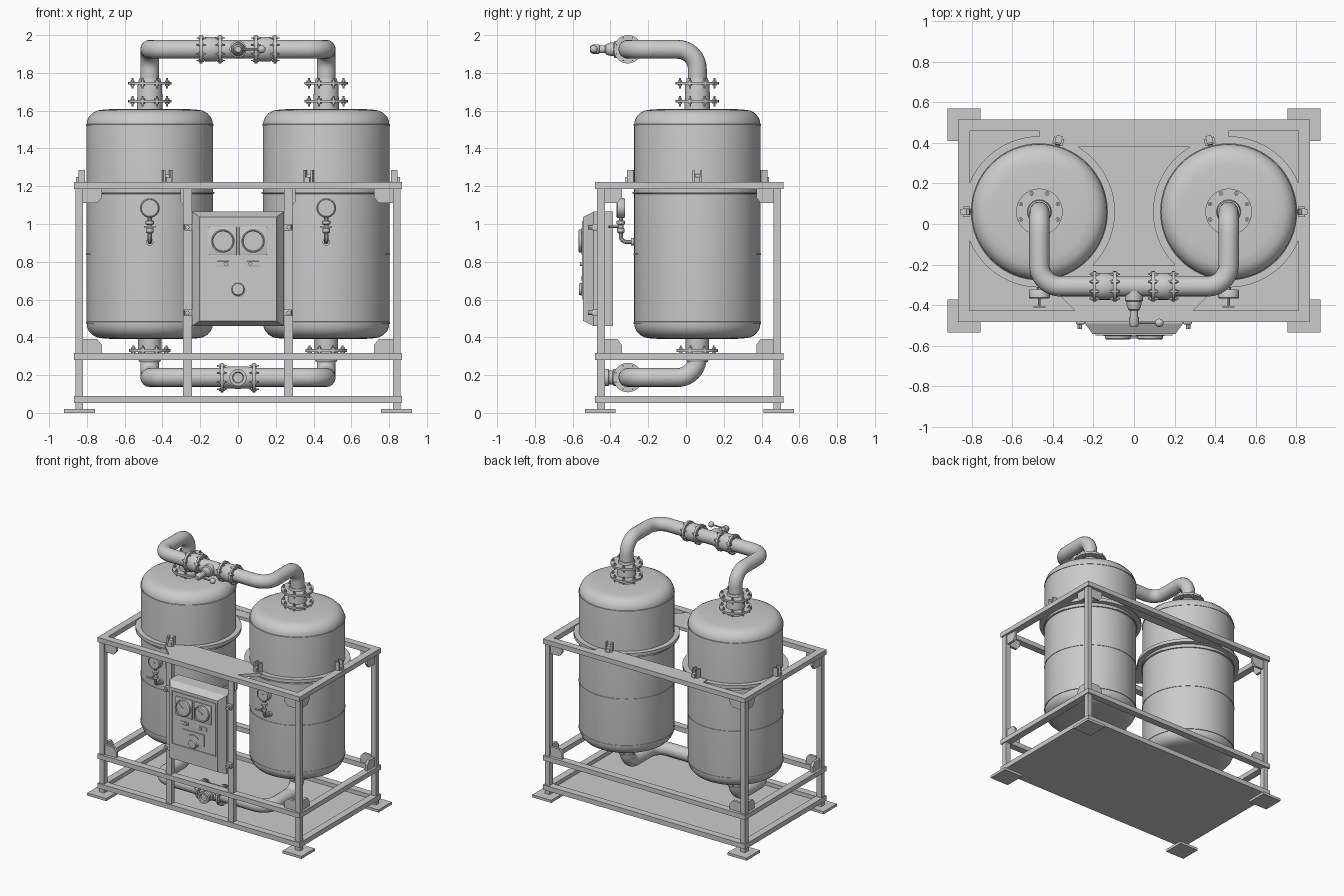
import bpy, bmesh, math
from mathutils import Vector, Matrix

if "Cube" in bpy.data.objects:
    bpy.data.objects.remove(bpy.data.objects["Cube"])

X, Y, Z = Vector((1, 0, 0)), Vector((0, 1, 0)), Vector((0, 0, 1))
FRONT = -Y
TX, TY = 0.467, 0.06          # vessel centre
SIDES = ((-1, "left"), (1, "right"))


def finish(name, bm, smooth=True):
    bmesh.ops.recalc_face_normals(bm, faces=bm.faces)
    me = bpy.data.meshes.new(name)
    bm.to_mesh(me)
    bm.free()
    ob = bpy.data.objects.new(name, me)
    bpy.context.collection.objects.link(ob)
    if smooth:
        bpy.ops.object.select_all(action='DESELECT')
        ob.select_set(True)
        bpy.context.view_layer.objects.active = ob
        bpy.ops.object.shade_smooth_by_angle(angle=math.radians(35))
    return ob


def box(name, x0, x1, y0, y1, z0, z1, bevel=0.0):
    bm = bmesh.new()
    m = Matrix.Translation(((x0 + x1) / 2, (y0 + y1) / 2, (z0 + z1) / 2))
    bmesh.ops.create_cube(bm, size=1, matrix=m @ Matrix.Diagonal((abs(x1 - x0), abs(y1 - y0), abs(z1 - z0), 1)))
    if bevel:
        bmesh.ops.bevel(bm, geom=bm.edges[:], offset=bevel, segments=2, affect='EDGES', profile=0.5)
    return finish(name, bm, bool(bevel))


def place(o, axis):
    return Matrix.Translation(o) @ axis.to_track_quat('Z', 'Y').to_matrix().to_4x4()


def spin_profile(bm, prof, mat, n):
    """Revolve (radius, height) points; closed at both ends."""
    rings = []
    for r, h in prof:
        k = 1 if r < 1e-6 else n
        rings.append([bm.verts.new(mat @ Vector((r * math.cos(2 * math.pi * i / n), r * math.sin(2 * math.pi * i / n), h))) for i in range(k)])
    for a, b in zip(rings, rings[1:]):
        for i in range(n):
            j = (i + 1) % n
            vs = [a[i % len(a)], a[j % len(a)], b[j % len(b)], b[i % len(b)]]
            bm.faces.new(list(dict.fromkeys(vs)))
    for r in (rings[0], rings[-1]):
        if len(r) > 2:
            bm.faces.new(r)


def lathe(name, prof, o, axis=Z, n=32):
    bm = bmesh.new()
    spin_profile(bm, prof, place(o, axis), n)
    return finish(name, bm)


def cyl(name, o, axis, r, length, n=24):
    return lathe(name, [(r, 0), (r, length)], o, axis, n)


def flange(name, o, axis, r, t=0.015, bolts=8, bl=0.055, br=0.009):
    bm = bmesh.new()
    mat = place(o, axis)
    spin_profile(bm, [(r, -t / 2), (r, t / 2)], mat, 32)
    for i in range(bolts):
        a = 2 * math.pi * (i + .5) / bolts
        off = mat @ Matrix.Translation((math.cos(a) * r * .86, math.sin(a) * r * .86, 0))
        spin_profile(bm, [(br * .6, -bl / 2), (br * .6, -t), (br * 1.3, -t), (br * 1.3, t), (br * .6, t), (br * .6, bl / 2)], off, 6)
    return finish(name, bm)


def prism(name, pts, d0, d1, frame=(X, Y, Z)):
    """Extrude a 2D outline along the third frame axis."""
    u, v, w = frame
    bm = bmesh.new()
    a, b = ([bm.verts.new(u * p + v * q + w * d) for p, q in pts] for d in (d0, d1))
    bm.faces.new(a)
    bm.faces.new(b)
    for i in range(len(a)):
        j = (i + 1) % len(a)
        bm.faces.new((a[i], a[j], b[j], b[i]))
    return finish(name, bm, False)


def pipe(name, pts, r, bend, res=6):
    """Tube along a polyline with rounded corners."""
    pts = [Vector(p) for p in pts]
    path = [pts[0]]
    for p, c, q in zip(pts, pts[1:], pts[2:]):
        u, v = (p - c).normalized(), (q - c).normalized()
        for i in range(11):
            t = math.pi / 2 * i / 10
            path.append(c + bend * (u * (1 - math.sin(t)) + v * (1 - math.cos(t))))
    path.append(pts[-1])
    cu = bpy.data.curves.new(name, 'CURVE')
    cu.dimensions, cu.bevel_depth, cu.bevel_resolution, cu.use_fill_caps = '3D', r, res, True
    sp = cu.splines.new('POLY')
    sp.points.add(len(path) - 1)
    for s, p in zip(sp.points, path):
        s.co = (*p, 1)
    ob = bpy.data.objects.new(name, cu)
    bpy.context.collection.objects.link(ob)
    bpy.ops.object.select_all(action='DESELECT')
    ob.select_set(True)
    bpy.context.view_layer.objects.active = ob
    bpy.ops.object.convert(target='MESH')
    bpy.ops.object.shade_smooth_by_angle(angle=math.radians(35))


# skid frame: base plate, three levels of rails, posts and feet
Y0, Y1, W = -0.483, 0.515, 0.868
box("base_plate", -W, W, Y0, Y1, 0.052, 0.06)
for lvl, z0, z1 in (("bottom", .053, .09), ("middle", .28, .317), ("top", 1.185, 1.222)):
    box(lvl + "_rail_front", -W, W, Y0, Y0 + .055, z0, z1)
    box(lvl + "_rail_back", -W, W, Y1 - .055, Y1, z0, z1)
    for s, n in SIDES:
        box(f"{lvl}_rail_{n}", s * (W - .055), s * W, Y0 + .055, Y1 - .055, z0, z1)
for s, n in SIDES:
    for f, cy in (("front", -.45), ("back", .482)):
        box(f"post_{f}_{n}", s * .82, s * .86, cy - .02, cy + .02, .02, 1.19)
        yc = cy + (.008 if f == "back" else -.004)
        box(f"foot_pad_{f}_{n}", s * .757, s * .92, yc - .081, yc + .081, 0, .02)
        d = 1 if f == "front" else -1
        # rounded corner gussets in both planes
        for lvl, z, up in (("upper", 1.187, -1), ("lower", .315, 1)):
            shape = [(0, 0), (.1, 0), (.1, .045), (.075, .075), (0, .075)]
            prism(f"gusset_{lvl}_{f}_{n}", [(s * (.82 - p), z + up * q) for p, q in shape], cy - .01, cy + .01, (X, Z, Y))
            prism(f"side_gusset_{lvl}_{f}_{n}", [(cy + d * (.02 + p * .9), z + up * q) for p, q in shape], s * .83, s * .85, (Y, Z, X))
    box("panel_post_" + n, s * .243, s * .29, -.47, -.43, .06, 1.19)
    prism("panel_post_gusset_" + n, [(s * a, b) for a, b in ((.243, 1.187), (.305, 1.187), (.305, 1.12), (.29, 1.10), (.243, 1.10))], -.455, -.44, (X, Z, Y))


def arc(a0, a1, r=.345):
    return [(-TX + r * math.cos(math.radians(a0 + (a1 - a0) * i / 8)), TY + r * math.sin(math.radians(a0 + (a1 - a0) * i / 8))) for i in range(9)]


# deck plates tying the vessel rings to the top rails
half = [(-.29, -.43), (-.42, -.30)] + arc(-80, -50)
prism("deck_plate_front", half + [(-x, y) for x, y in reversed(half)], 1.195, 1.22)
half = [(-TX, .465)] + arc(90, 68)
prism("deck_plate_back", half + [(-x, y) for x, y in reversed(half)], 1.195, 1.22)

# vessels with seams, support rings and lifting lugs
cap = [(.335, 0), (.332, .025), (.322, .048), (.303, .068), (.278, .081), (.235, .087), (.12, .09), (0, .09)]
body = [(r, .48 - h) for r, h in reversed(cap)] + [(r, 1.52 + h) for r, h in cap]
for s, n in SIDES:
    c = Vector((s * TX, TY, 0))
    lathe("vessel_" + n, body, c, n=64)
    for i, z in enumerate((.478, .84, 1.165, 1.524)):
        r = .343 if i == 2 else .338
        lathe(f"seam_{n}_{i}", [(.33, -.006), (r, -.004), (r, .004), (.33, .006)], c + Z * z, n=64)
    lathe("support_ring_" + n, [(.33, 1.19), (.373, 1.19), (.373, 1.215), (.33, 1.215)], c, n=64)
    for k, deg in enumerate((0, 75, -75)):
        a = math.radians(deg if k == 0 else 180 - deg)
        rad = Vector((s * math.cos(a), math.sin(a), 0))
        tan = Vector((-rad.y, rad.x, 0))
        o = c + rad * .36
        fr = (tan, Z, rad)
        for e in (-1, 1):
            ob = prism(f"lug_cheek_{n}_{k}_{e}", [(e * .014, 1.21), (e * .026, 1.21), (e * .026, 1.285), (e * .014, 1.285)], -.018, .018, fr)
            ob.location = o
        ob = prism(f"lug_bridge_{n}_{k}", [(-.014, 1.215), (.014, 1.215), (.014, 1.25), (-.014, 1.25)], -.008, .03, fr)
        ob.location = o
        ob = prism(f"lug_rib_{n}_{k}", [(-.02, 1.21), (.04 if k == 0 else .015, 1.21), (-.015, 1.265)], -.013, .013, (rad, Z, tan))
        ob.location = o

    # necks and bolted flanges, top and bottom
    lathe("top_neck_" + n, [(.068, 1.60), (.065, 1.73), (.056, 1.77)], c)
    flange("top_flange_lower_" + n, c + Z * 1.65, Z, .115)
    flange("top_flange_upper_" + n, c + Z * 1.745, Z, .115)
    lathe("bottom_neck_" + n, [(.055, .27), (.063, .29), (.063, .40)], c)
    flange("bottom_flange_" + n, c + Z * .33, Z, .11)

    # crossover pipe halves
    pipe("top_pipe_" + n, [c + Z * 1.72, c + Z * 1.925, (s * TX, -.308, 1.925), (0, -.308, 1.925)], .05, .105)
    pipe("bottom_pipe_" + n, [c + Z * .30, c + Z * .187, (s * TX, -.308, .187), (0, -.308, .187)], .05, .105)

    # pipe couplings
    q = Vector((0, -.308, 1.925))
    for d in (.195, .095):
        flange(f"top_coupling_flange_{n}_{d}", q + X * s * d, X, .075, bl=.05, br=.007)
    lathe("top_coupling_body_" + n, [(.052, -.055), (.066, -.025), (.066, .025), (.052, .055)], q + X * s * .145, X)
    flange("bottom_coupling_flange_" + n, Vector((s * .085, -.308, .187)), X, .078, bl=.05, br=.007)
    lathe("bottom_coupling_body_" + n, [(.06, 0), (.056, .08)], Vector((0, -.308, .187)), X * s)

    # vessel pressure gauge with stem, valve and elbow
    g = Vector((s * TX, -.322, 1.085))
    lathe("gauge_case_" + n, [(.048, 0), (.052, .006), (.052, .04), (.046, .046), (.044, .04), (0, .04)], g, FRONT)
    cyl("gauge_hand_" + n, g - Y * .04, FRONT, .007, .004, 12)
    p = Vector((s * TX, -.345, 0))
    pipe("gauge_stem_" + n, [p + Z * 1.05, p + Z * .905, (s * TX, -.26, .905)], .011, .03, 3)
    lathe("gauge_valve_" + n, [(.012, .95), (.02, .957), (.02, .975), (.013, .98), (.013, .995), (.022, 1.0), (.022, 1.015), (.012, 1.02)], p, n=12)
    cyl("gauge_valve_stem_" + n, p + Z * .985, FRONT, .006, .065, 8)
    box("gauge_valve_handle_" + n, s * TX - .03, s * TX + .03, -.413, -.405, .98, .99)
    cyl("gauge_elbow_collar_" + n, Vector((s * TX, -.27, .905)), FRONT, .02, .02, 12)

# upper tee with relief valve and lever
q = Vector((0, -.308, 1.925))
lathe("relief_valve", [(.045, .02), (.045, .07), (.036, .075), (.036, .09), (.028, .115), (.02, .12), (.02, .15), (.025, .152), (.025, .185), (.016, .2), (0, .2)], q, FRONT, 24)
cyl("relief_lever", q - Y * .18, X, .006, .12, 10)
lathe("lever_knob", [(.021 * math.sin(math.pi * i / 8), -.021 * math.cos(math.pi * i / 8)) for i in range(9)], q - Y * .18 + X * .125, X, 16)
# lower tee with outlet
lathe("outlet", [(.045, .02), (.045, .075), (.038, .08), (.038, .1), (.045, .102), (.045, .122), (.03, .122), (.026, .11), (0, .11)], Vector((0, -.308, .187)), FRONT, 24)

# control cabinet: chamfered box with a recessed face
cab = box("control_cabinet", -.243, .243, -.49, -.387, .46, 1.065)
bm = bmesh.new()
bm.from_mesh(cab.data)
front = [f for f in bm.faces if f.normal.y < -.9]
for dy, sx, sz in ((-.042, .87, .93), (-.012, .97, .98)):
    r = bmesh.ops.extrude_face_region(bm, geom=front)
    bmesh.ops.delete(bm, geom=front, context='FACES')
    front = [f for f in r['geom'] if isinstance(f, bmesh.types.BMFace)]
    for v in front[0].verts:
        v.co = Vector((v.co.x * sx, v.co.y + dy, .7625 + (v.co.z - .7625) * sz))
bm.to_mesh(cab.data)
bm.free()
for nm, a in (("left", (-.19, -.182, .60, 1.015)), ("right", (.182, .19, .60, 1.015)), ("top", (-.19, .19, 1.007, 1.015)), ("bottom", (-.19, .19, .60, .608))):
    box("face_trim_" + nm, a[0], a[1], -.55, -.54, a[2], a[3])
for s, n in SIDES:
    g = Vector((s * .08, -.54, .91))
    box("dial_bezel_" + n, g.x - .074, g.x + .074, -.552, -.54, g.z - .074, g.z + .074, .004)
    lathe("dial_" + n, [(.062, 0), (.062, .026), (.056, .03), (.052, .024), (0, .024)], g, FRONT, 40)
    cyl("dial_hub_" + n, g - Y * .022, FRONT, .009, .006, 12)
    ob = box("dial_needle_" + n, -.003, .003, -.567, -.563, 0, .042)
    ob.matrix_world = Matrix.Translation((g.x, 0, g.z)) @ Matrix.Rotation(-.8, 4, 'Y')
    box("switch_plate_" + n, g.x - .035, g.x + .035, -.55, -.54, .775, .803, .003)
    cyl("switch_" + n, Vector((g.x - s * .015, -.545, .789)), FRONT, .011, .015, 12)
    # cabinet mounting clamps
    for lv, z in (("upper", .983), ("lower", .53)):
        box(f"clamp_{lv}_{n}", s * .243, s * .285, -.495, -.465, z - .018, z + .018, .004)
        cyl(f"clamp_bolt_{lv}_{n}", Vector((s * .268, -.49, z)), FRONT, .012, .028, 8)
prism("selector_plate", [(-.095, .745), (.095, .745), (.095, .655), (-.095, .655)], -.55, -.54, (X, Z, Y))
sc = [(.045 * math.cos(math.pi * i / 10), .70 + .022 * math.sin(math.pi * i / 10)) for i in range(11)]
prism("selector_scale", sc, -.555, -.545, (X, Z, Y))
lathe("selector_knob", [(.042, 0), (.042, .008), (.034, .012), (.03, .026), (0, .026)], Vector((0, -.54, .655)), FRONT)
